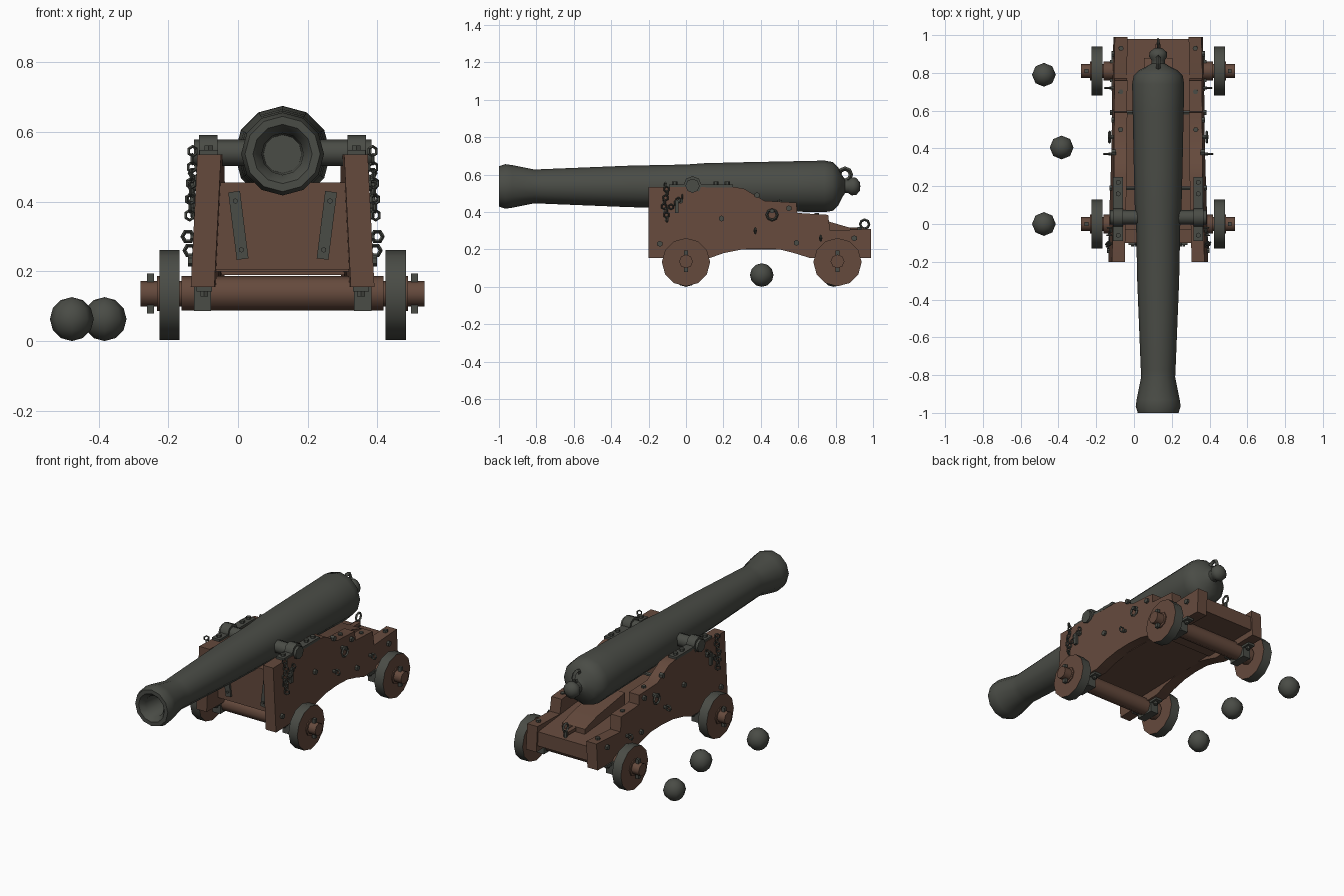
import bpy, bmesh, math
from mathutils import Vector

if "Cube" in bpy.data.objects:
    bpy.data.objects.remove(bpy.data.objects["Cube"])

CX, CZ = 0.128, 0.537          # cannon centre line


def material(name, rgb):
    m = bpy.data.materials.new(name)
    m.diffuse_color = (*rgb, 1)
    m.use_nodes = True
    m.node_tree.nodes["Principled BSDF"].inputs["Base Color"].default_value = m.diffuse_color
    return m


WOOD = material("brown wood", (0.13, 0.068, 0.046))
IRON = material("dark iron", (0.068, 0.072, 0.061))


def finish(name, bm, *mats, smooth=35):
    bmesh.ops.recalc_face_normals(bm, faces=bm.faces)
    me = bpy.data.meshes.new(name)
    bm.to_mesh(me)
    bm.free()
    for m in mats:
        me.materials.append(m)
    ob = bpy.data.objects.new(name, me)
    bpy.context.collection.objects.link(ob)
    if smooth:
        bpy.ops.object.select_all(action='DESELECT')
        ob.select_set(True)
        bpy.context.view_layer.objects.active = ob
        bpy.ops.object.shade_smooth_by_angle(angle=math.radians(smooth))
    return ob


def lathe(name, profile, n, mat):
    """Spin (y, r) pairs around the barrel axis."""
    bm = bmesh.new()
    vs = [bm.verts.new((CX + r, y, CZ)) for y, r in profile]
    es = [bm.edges.new(p) for p in zip(vs, vs[1:])]
    bmesh.ops.spin(bm, geom=vs + es, cent=(CX, 0, CZ), axis=(0, 1, 0),
                   angle=math.tau, steps=n, use_duplicate=False)
    bmesh.ops.remove_doubles(bm, verts=bm.verts, dist=1e-4)
    return finish(name, bm, mat, smooth=50)


def rod(name, p0, p1, r, n, mat, rim=None):
    """Cylinder between two points; rim gives its side a second colour."""
    p0, p1 = Vector(p0), Vector(p1)
    d = p1 - p0
    q = d.to_track_quat('Z', 'Y')
    bm = bmesh.new()
    bmesh.ops.create_cone(bm, cap_ends=True, segments=n, radius1=r, radius2=r, depth=d.length)
    if rim:
        for f in bm.faces:
            f.material_index = int(len(f.verts) == 4 and abs(f.normal.z) < 0.5)
    for v in bm.verts:
        v.co = q @ v.co + (p0 + p1) / 2
    return finish(name, bm, mat, *([rim] if rim else []), smooth=46)


def slab(name, pts, xa, xb, mat):
    """Extrude a (y, z) outline between two x functions of (y, z)."""
    bm = bmesh.new()
    a = [bm.verts.new((xa(y, z), y, z)) for y, z in pts]
    b = [bm.verts.new((xb(y, z), y, z)) for y, z in pts]
    bm.faces.new(a)
    bm.faces.new(b[::-1])
    for i in range(len(pts)):
        j = (i + 1) % len(pts)
        bm.faces.new((a[i], a[j], b[j], b[i]))
    return finish(name, bm, mat, smooth=30)


def box(name, c, size, mat, roll=0):
    bm = bmesh.new()
    bmesh.ops.create_cube(bm, size=1)
    for v in bm.verts:
        v.co = Vector(v.co[i] * size[i] for i in range(3))
    ob = finish(name, bm, mat, smooth=0)
    ob.location, ob.rotation_euler = c, (0, roll, 0)
    return ob


def ring(name, c, r, t, rot, n=8):
    bpy.ops.mesh.primitive_torus_add(location=c, rotation=rot, major_radius=r, minor_radius=t,
                                     major_segments=n, minor_segments=4)
    ob = bpy.context.object
    ob.name = name
    ob.data.materials.append(IRON)
    return ob


def inner(y, z):                # inner half width: narrows to the rear, leans in at the top
    return 0.186 - 0.027 * (y + 0.2) / 1.2 + 0.05 * (0.35 - z)


def outer(y, z):
    return inner(y, z) + 0.068


# barrel with bore, flared muzzle, breech and knob
lathe("barrel", [(-.8, 0), (-.8, .055), (-.97, .06), (-1, .085), (-1, .108), (-.965, .119), (-.93, .114),
                 (-.81, .09), (-.77, .092), (-.3, .111), (0, .117), (.1, .124), (.3, .129), (.6, .135),
                 (.74, .138), (.785, .13), (.815, .1), (.835, .06), (.85, .036), (.868, .036),
                 (.885, .048), (.91, .046), (.93, .022), (.932, 0)], 12, IRON)
ring("breech_ring", (CX, .85, .6), .032, .012, (0, math.pi / 2, 0))

# bed boards, front transom, rear stool and wedge
lo, hi = lambda y, z: CX - inner(y, z) - .01, lambda y, z: CX + inner(y, z) + .01
slab("front_transom", [(-.1, .205), (-.03, .205), (-.03, .455), (-.1, .455)], lo, hi, WOOD)
slab("bed_board", [(-.05, .2), (.62, .2), (.62, .24), (-.05, .24)], lo, hi, WOOD)
slab("rear_stool", [(.6, .19), (.98, .19), (.98, .275), (.88, .285), (.6, .31)], lo, hi, WOOD)
slab("wedge", [(.5, .29), (.88, .27), (.88, .315), (.76, .35), (.5, .39)],
     lambda y, z: CX - .075, lambda y, z: CX + .075, WOOD)
rod("wedge_handle", (CX, .86, .3), (CX, .95, .3), .018, 6, WOOD)
ring("rear_eye_ring", (CX, .955, .335), .024, .007, (0, math.pi / 2, 0))
rod("rear_eye_stem", (CX, .955, .27), (CX, .955, .315), .01, 6, IRON)

CHEEK = [(-.2, .155), (.13, .155), (.2, .18), (.3, .2), (.4, .205), (.5, .2), (.58, .18), (.66, .155),
         (.99, .155), (.99, .31), (.87, .305), (.77, .3), (.76, .385), (.595, .395), (.59, .45),
         (.42, .46), (.36, .495), (.31, .525), (.25, .535), (-.2, .535)]

# axles
for y, tag in ((0, "front"), (.81, "rear")):
    rod(tag + "_axle", (CX - .29, y, .137), (CX + .29, y, .137), .05, 8, WOOD)
    rod(tag + "_spindle", (CX - .408, y, .136), (CX + .408, y, .136), .037, 8, WOOD)

for s, side in ((-1, "left"), (1, "right")):
    def at(y, z, off=0):       # point on the outer cheek face
        return Vector((CX + s * (outer(y, z) + off), y, z))

    # stepped side cheek
    slab(side + "_cheek", CHEEK, lambda y, z: CX + s * inner(y, z), lambda y, z: CX + s * outer(y, z), WOOD)

    # wheels with iron tyres, linch pins, axle straps
    for y, tag in ((0, "front"), (.81, "rear")):
        n = f"{tag}_{side}_"
        rod(n + "wheel", (CX + s * .296, y, .132), (CX + s * .354, y, .132), .129, 12, WOOD, rim=IRON)
        rod(n + "hub_washer", (CX + s * .354, y, .136), (CX + s * .36, y, .136), .05, 8, WOOD)
        box(n + "linch_pin", (CX + s * .379, y, .136), (.02, .02, .115), IRON)
        box(n + "axle_strap", (CX + s * .23, y, .122), (.05, .115, .072), IRON)
        for dy in (-.075, .075):
            box(n + "strap_foot", (CX + s * .225, y + dy, .15), (.045, .06, .016), IRON)
            rod(n + "strap_bolt", (CX + s * .225, y + dy, .128), (CX + s * .225, y + dy, .15), .013, 6, IRON)

    # trunnion with hinged cap strip
    rod(side + "_trunnion", (CX + s * .08, .035, .54), (CX + s * .255, .035, .54), .038, 8, IRON)
    rod(side + "_trunnion_cap", (CX + s * .187, .035, .543), (CX + s * .24, .035, .543), .049, 8, IRON)
    box(side + "_cap_strip", (CX + s * .212, .08, .54), (.052, .34, .016), IRON)
    for y in (-.06, .16, .22):
        rod(side + "_cap_bolt", (CX + s * .212, y, .535), (CX + s * .212, y, .562), .014, 6, IRON)

    # slanted strap on the front transom
    box(side + "_transom_strap", (CX + s * .127, -.105, .332), (.034, .014, .195), IRON, roll=s * .125)
    for dz in (-.07, .07):
        x = CX + s * (.127 + dz * .125)
        rod(side + "_strap_rivet", (x, -.105, .332 + dz), (x, -.119, .332 + dz), .008, 6, IRON)

    # bolt heads along the cheek
    for y, z in ((-.14, .23), (-.03, .46), (.19, .365), (.38, .49), (.59, .235), (.55, .42), (.9, .26)):
        rod(side + "_bolt", at(y, z, -.01), at(y, z, .013), .016, 6, IRON)
    for y, z in ((.7, .385), (.5, .455), (.93, .31)):
        rod(side + "_top_bolt", at(y, z - .01, -.034), at(y, z + .01, -.034), .014, 6, IRON)

    # ring bolts and hooks
    rod(side + "_ring_bolt", at(.46, .405, -.01), at(.46, .405, .03), .012, 6, IRON)
    ring(side + "_tackle_ring", at(.46, .385, .02), .028, .007, (0, math.pi / 2, 0))
    for y, z in ((.37, .3), (.72, .26)):
        rod(side + "_eye_bolt", at(y, z, -.01), at(y, z, .02), .01, 6, IRON)
        ring(side + "_eye", at(y, z, .028), .016, .006, (math.pi / 2, 0, 0), 6)

    # hanging chains with key pins
    for k in range(9):
        ring(side + "_chain_link", at(-.11 + .008 * math.sin(k), .545 - .023 * k, .016), .014, .0045,
             (0, math.pi / 2, 0) if k % 2 else (math.pi / 2, math.pi / 2, math.pi / 2 * .3), 6)
    for k in range(5):
        ring(side + "_short_chain_link", at(-.1 + .02 * k, .41 + .018 * k, .012), .013, .0045,
             (0, math.pi / 2, 0) if k % 2 else (math.pi / 2, 0, 0), 6)
    box(side + "_key_pin", at(-.05, .43, .012), (.014, .02, .07), IRON)

# cross bolts tying the cheeks together
for y, z in ((.59, .235), (.19, .365)):
    rod("cross_bolt", (CX - .2, y, z), (CX + .2, y, z), .011, 6, IRON)

# loose cannonballs
for x, y in ((-.477, .79), (-.383, .405), (-.477, 0)):
    bm = bmesh.new()
    bmesh.ops.create_uvsphere(bm, u_segments=8, v_segments=6, radius=.063)
    finish("cannonball", bm, IRON, smooth=60).location = (x, y, .063)
